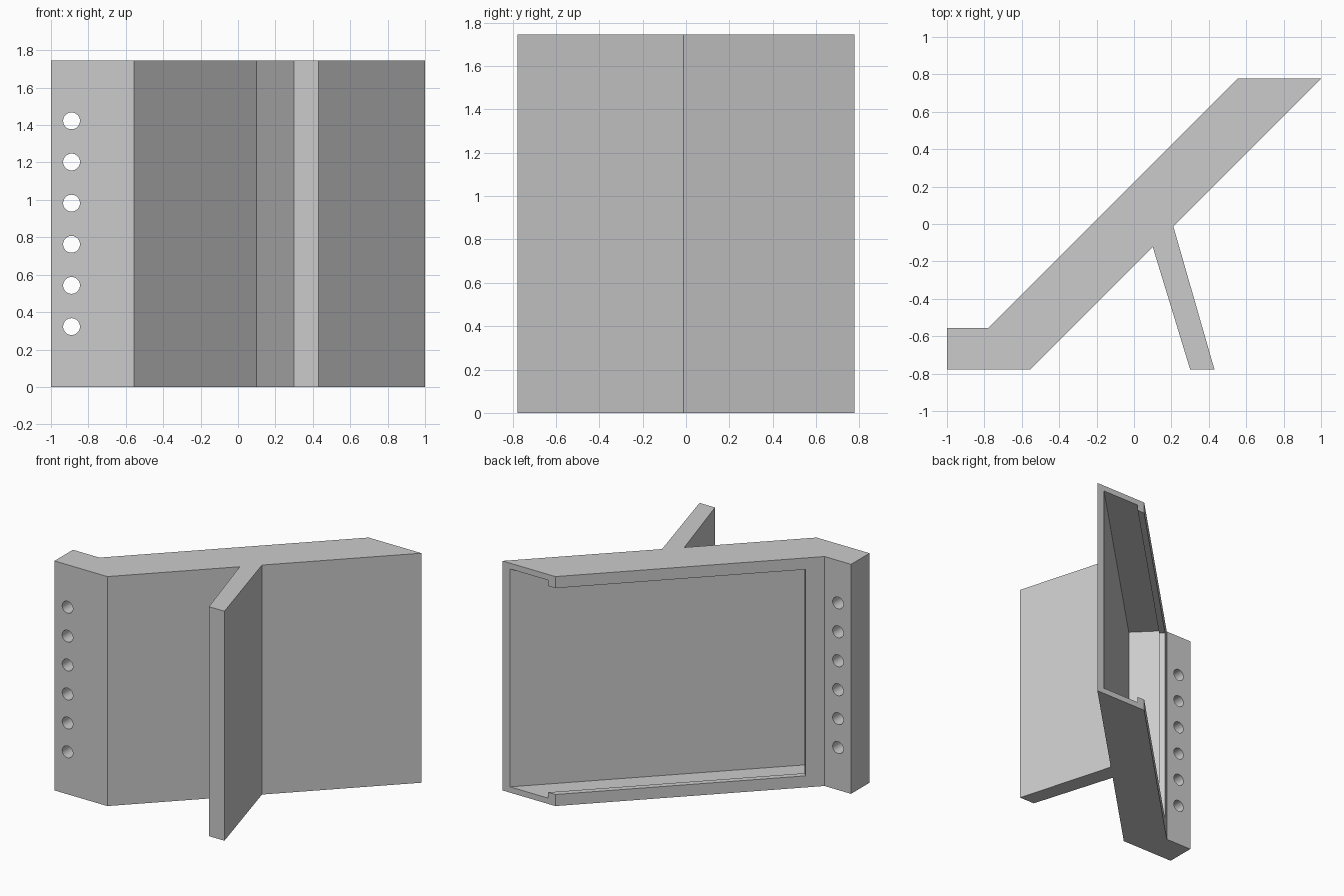
import bpy, bmesh, math
from mathutils import Matrix

cube = bpy.data.objects.get("Cube")
if cube:
    bpy.data.objects.remove(cube, do_unlink=True)

HEIGHT = 1.745
HALF_Y = 0.777          # half depth of the bracket
SLOPE = 0.222           # sloped faces lie on x - y = +-SLOPE
WALL = 0.044            # pocket wall and lip thickness
DIAG = WALL * math.sqrt(2)

grey = bpy.data.materials.new("plain grey")
grey.use_nodes = True
colour = (0.6, 0.6, 0.6, 1)
grey.diffuse_color = colour
grey.node_tree.nodes["Principled BSDF"].inputs["Base Color"].default_value = colour


def make_object(name, bm):
    bmesh.ops.recalc_face_normals(bm, faces=bm.faces)
    mesh = bpy.data.meshes.new(name)
    bm.to_mesh(mesh)
    bm.free()
    mesh.materials.append(grey)
    obj = bpy.data.objects.new(name, mesh)
    bpy.context.collection.objects.link(obj)
    return obj


def prism(name, outline, z0, z1):
    bm = bmesh.new()
    face = bm.faces.new([bm.verts.new((x, y, z0)) for x, y in outline])
    top = bmesh.ops.extrude_face_region(bm, geom=[face])["geom"]
    verts = [g for g in top if isinstance(g, bmesh.types.BMVert)]
    bmesh.ops.translate(bm, verts=verts, vec=(0, 0, z1 - z0))
    return make_object(name, bm)


def diagonal_block(name, s0, s1, c0, c1, z0, z1):
    """Block turned 45 degrees: s = x + y runs along it, c = x - y across it."""
    corners = [(s0, c0), (s1, c0), (s1, c1), (s0, c1)]
    return prism(name, [((s + c) / 2, (s - c) / 2) for s, c in corners], z0, z1)


def cut(target, cutter):
    cutter.hide_render = True
    mod = target.modifiers.new("cut", "BOOLEAN")
    mod.operation, mod.solver, mod.object = "DIFFERENCE", "EXACT", cutter
    bpy.context.view_layer.objects.active = target
    bpy.ops.object.modifier_apply(modifier=mod.name)
    bpy.data.objects.remove(cutter, do_unlink=True)


# Flange, sloped holder and support rib share one extruded profile
far = HALF_Y - SLOPE
body = prism("bracket_body", [
    (-1, -HALF_Y), (-far, -HALF_Y),
    (0.1, 0.1 - SLOPE), (0.3, -HALF_Y), (0.43, -HALF_Y), (0.21, 0.21 - SLOPE),
    (1, HALF_Y), (far, HALF_Y),
    (-HALF_Y, -far), (-1, -far)], 0, HEIGHT)

# Pocket open at the far end, with a narrower slot that leaves a lip around it
start = -HALF_Y - far
inner = SLOPE - DIAG
cut(body, diagonal_block("pocket_cutter", start + 2 * DIAG, 3, inner, -inner,
                         WALL, HEIGHT - WALL))
cut(body, diagonal_block("slot_cutter", start + 3 * DIAG, 3, 0, -0.5,
                         2 * WALL, HEIGHT - 2 * WALL))

# Row of screw holes through the flange
bm = bmesh.new()
for i in range(6):
    z = HEIGHT / 2 + (i - 2.5) * 0.22
    place = Matrix.Translation((-0.89, -0.667, z)) @ Matrix.Rotation(math.pi / 2, 4, "X")
    bmesh.ops.create_cone(bm, cap_ends=True, segments=32, radius1=0.045,
                          radius2=0.045, depth=0.5, matrix=place)
cut(body, make_object("hole_cutter", bm))

# Smooth the hole walls, keep every other edge sharp
bpy.ops.object.select_all(action="DESELECT")
body.select_set(True)
bpy.context.view_layer.objects.active = body
bpy.ops.object.shade_smooth_by_angle(angle=math.radians(30))
